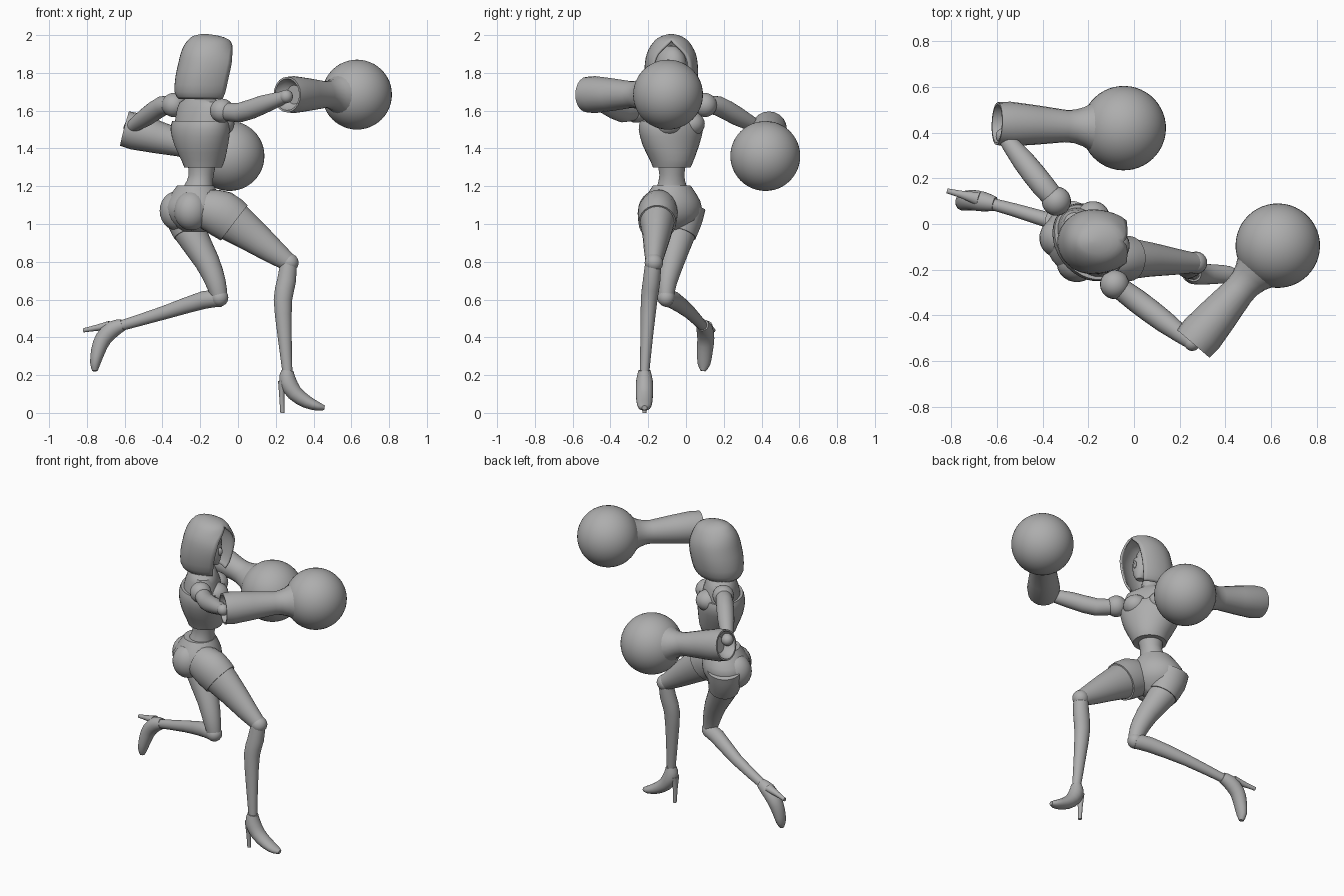
import bpy, bmesh, math
from mathutils import Vector, Matrix

if "Cube" in bpy.data.objects:
    bpy.data.objects.remove(bpy.data.objects["Cube"], do_unlink=True)

grey = bpy.data.materials.new("plain_grey")
grey.use_nodes = True
grey.diffuse_color = (0.42, 0.42, 0.42, 1)
grey.node_tree.nodes["Principled BSDF"].inputs["Base Color"].default_value = (0.42, 0.42, 0.42, 1)

SIDE = Vector((0.58, -0.81, 0)).normalized()   # body's own right
FRONT = Vector((0.81, 0.58, 0)).normalized()   # direction the chest faces
UP = Vector((0, 0, 1))


def finish(name, bm, angle=40):
    bmesh.ops.recalc_face_normals(bm, faces=bm.faces)
    mesh = bpy.data.meshes.new(name)
    bm.to_mesh(mesh)
    bm.free()
    mesh.materials.append(grey)
    mesh.polygons.foreach_set("use_smooth", [True] * len(mesh.polygons))
    mesh.set_sharp_from_angle(angle=math.radians(angle))
    obj = bpy.data.objects.new(name, mesh)
    bpy.context.collection.objects.link(obj)
    return obj


def refine(rows):
    """Insert spline midpoints between cross-sections."""
    out = []
    for i in range(len(rows) - 1):
        a, b = rows[i], rows[i + 1]
        p, n = rows[max(i - 1, 0)], rows[min(i + 2, len(rows) - 1)]
        out += [a, tuple((9 * (s + t) - q - r) / 16 for q, s, t, r in zip(p, a, b, n))]
    return out + [rows[-1]]


def loft(name, rows, ref, axis=None, sides=24, smooth=True):
    """Skin elliptical sections (x, y, z, radius along ref, other radius)."""
    if smooth:
        rows = refine(rows)
    pts = [Vector(r[:3]) for r in rows]
    bm = bmesh.new()
    rings = []
    for i, row in enumerate(rows):
        t = axis or (pts[min(i + 1, len(pts) - 1)] - pts[max(i - 1, 0)])
        t = t.normalized()
        u = (ref - t * ref.dot(t)).normalized()
        v = t.cross(u)
        rings.append([bm.verts.new(pts[i] + u * row[3] * math.cos(a) + v * row[4] * math.sin(a))
                      for a in (math.tau * k / sides for k in range(sides))])
    for a, b in zip(rings, rings[1:]):
        for k in range(sides):
            j = (k + 1) % sides
            bm.faces.new((a[k], a[j], b[j], b[k]))
    bm.faces.new(rings[0])
    bm.faces.new(rings[-1])
    return finish(name, bm)


def ball(name, centre, radius, scale=(1, 1, 1), segments=24):
    bm = bmesh.new()
    bmesh.ops.create_uvsphere(bm, u_segments=segments, v_segments=segments // 2, radius=radius)
    bmesh.ops.scale(bm, vec=scale, verts=bm.verts)
    turn = Matrix((FRONT, -SIDE, UP)).transposed()
    bmesh.ops.rotate(bm, matrix=turn, verts=bm.verts)
    bmesh.ops.translate(bm, vec=centre, verts=bm.verts)
    return finish(name, bm)


def body(name, rows, smooth=True):
    """Upright loft; rows are x, y, z, half width, half depth."""
    return loft(name, rows, SIDE, UP, 32, smooth)


# Torso, corset, waist and pelvis
body("upper_chest", [(-0.2, -0.08, 1.70, .05, .05), (-0.2, -0.08, 1.67, .07, .06),
                     (-0.2, -0.08, 1.645, .15, .08), (-0.2, -0.08, 1.58, .165, .105),
                     (-0.2, -0.08, 1.50, .17, .12)])
body("corset", [(-0.2, -0.08, 1.545, .178, .13), (-0.2, -0.08, 1.50, .184, .142),
                (-0.195, -0.08, 1.42, .158, .135), (-0.185, -0.075, 1.34, .118, .115),
                (-0.185, -0.075, 1.30, .1, .1)])
body("waist", [(-0.19, -0.075, 1.34, .08, .08), (-0.195, -0.075, 1.26, .066, .066),
               (-0.21, -0.075, 1.20, .08, .075), (-0.22, -0.075, 1.15, .1, .09)])
body("pelvis", [(-0.225, -0.075, 1.205, .1, .095), (-0.23, -0.075, 1.15, .14, .125),
                (-0.24, -0.075, 1.09, .165, .145), (-0.24, -0.075, 1.02, .14, .125),
                (-0.235, -0.08, 0.96, .06, .06)])
for side, label in ((1, "right"), (-1, "left")):
    ball(label + "_bust", Vector((-0.2, -0.08, 1.53)) + FRONT * .075 + SIDE * .075 * side,
         .078, (1, .95, .85))
    ball(label + "_buttock", Vector((-0.235, -0.075, 1.07)) - FRONT * .06 + SIDE * .065 * side,
         .095, (1, .95, 1.1))

# Head and neck inside the hood
body("neck", [(-0.19, -0.08, 1.64, .05, .05), (-0.185, -0.08, 1.80, .042, .042)])
ball("head", (-0.175, -0.08, 1.835), .1, (.95, .78, 1.1))
loft("face", [(-0.115, -0.08, 1.71, .02, .025), (-0.125, -0.08, 1.74, .045, .045),
              (-0.14, -0.08, 1.79, .065, .065), (-0.15, -0.08, 1.85, .07, .07)],
     Vector((0, 1, 0)), UP)
ball("nose", (-0.075, -0.08, 1.80), .016, (1, .7, 1.6), 12)


def hood(steps=30):
    # height, back x, front x, half width, half opening angle in degrees
    rows = [(1.665, -.31, -.085, .1, 38), (1.70, -.33, -.07, .122, 42), (1.78, -.325, -.052, .135, 44),
            (1.85, -.31, -.037, .134, 42), (1.90, -.298, -.034, .124, 34), (1.94, -.282, -.034, .104, 16),
            (1.97, -.26, -.05, .08, 0), (1.99, -.235, -.1, .048, 0), (2.0, -.19, -.17, .008, 0)]
    bm = bmesh.new()
    grid = []
    for z, back, front, wide, gap in refine(rows):
        gap = math.radians(max(gap, 0))
        mid = (back + front) / 2
        ring = []
        for k in range(steps + 1):
            a = gap + (math.tau - 2 * gap) * k / steps
            reach = (front - mid) / math.cos(gap) if math.cos(a) > 0 else mid - back
            ring.append(bm.verts.new((mid + reach * math.cos(a), -0.078 + wide * math.sin(a), z)))
        grid.append(ring)
    for a, b in zip(grid, grid[1:]):
        for k in range(steps):
            bm.faces.new((a[k], a[k + 1], b[k + 1], b[k]))
    bm.faces.new(grid[-1][:-1])
    bmesh.ops.remove_doubles(bm, verts=bm.verts, dist=0.0005)
    obj = finish("hood", bm, 50)
    shell = obj.modifiers.new("thickness", "SOLIDIFY")
    shell.thickness = 0.012
    shell.offset = 0


hood()


# Arms: shoulder joint, upper arm, elbow joint, flared cuff and ball hand
def arm(label, shoulder, upper, elbow, cuff, hand):
    shoulder, upper, elbow, cuff, hand = map(Vector, (shoulder, upper, elbow, cuff, hand))
    ball(label + "_shoulder", shoulder, .064)
    loft(label + "_upper_arm", [(*shoulder, .045, .045), (*upper, .052, .052),
                                (*upper.lerp(elbow, .5), .049, .049), (*elbow, .032, .032)], UP)
    ball(label + "_elbow", elbow, .036)
    line = hand - cuff
    profile = [(.10, .05), (.06, .076), (0, .084), (0, .094), (.10, .098), (.3, .087),
               (.54, .071), (.61, .073), (.68, .085), (.76, .11)]
    loft(label + "_cuff", [(*(cuff + line * t), r, r) for t, r in profile], UP, line, 20, False)
    ball(label + "_ball_hand", hand, .185, segments=48)


arm("right", (-.085, -.265, 1.60), (.01, -.335, 1.59), (.255, -.52, 1.675),
    (.26, -.525, 1.685), (.63, -.095, 1.685))
arm("left", (-.34, .1, 1.63), (-.40, .17, 1.625), (-.57, .385, 1.51),
    (-.6, .44, 1.505), (-.045, .42, 1.36))

# Right leg, striding forward
ACROSS = Vector((0, 1, 0))
right_thigh = [(-.17, -.14, 1.08, .09, .1), (-.09, -.15, 1.055, .1, .118), (.06, -.155, .95, .077, .092),
               (.18, -.165, .86, .058, .068), (.27, -.17, .795, .043, .047)]
loft("right_thigh", right_thigh, ACROSS)
loft("right_short_leg", [(x, y, z, a + .006, b + .006) for x, y, z, a, b in right_thigh[:2]]
     + [(-.02, -.152, 1.006, .099, .117)], ACROSS)
ball("right_knee", (.272, -.17, .795), .049)
loft("right_shin", [(.27, -.172, .81, .042, .042), (.257, -.182, .7, .046, .05),
                    (.238, -.195, .6, .044, .049), (.246, -.207, .42, .034, .038),
                    (.262, -.22, .21, .025, .026)], ACROSS)
loft("right_shoe", [(.262, -.22, .225, .032, .032), (.262, -.22, .17, .044, .046),
                    (.30, -.22, .105, .045, .042), (.365, -.22, .058, .042, .034),
                    (.425, -.22, .034, .034, .023), (.458, -.22, .027, .014, .012)], ACROSS)
loft("right_heel", [(.232, -.22, .17, .03, .02), (.232, -.22, .09, .016, .014),
                    (.235, -.22, 0, .011, .011)], ACROSS)

# Left leg, kicked back
left_thigh = [(-.285, .01, 1.1, .09, .1), (-.275, -.01, 1.03, .092, .1), (-.25, -.035, .95, .085, .085),
              (-.163, -.075, .8, .066, .066), (-.118, -.1, .69, .052, .054), (-.1, -.105, .62, .042, .044)]
loft("left_thigh", left_thigh, ACROSS)
loft("left_short_leg", [(x, y, z, a + .006, b + .006) for x, y, z, a, b in left_thigh[:3]], ACROSS)
ball("left_knee", (-.098, -.105, .61), .047)
loft("left_shin", [(-.09, -.105, .605, .042, .044), (-.18, -.068, .598, .045, .047),
                   (-.386, .02, .532, .034, .036), (-.63, .09, .458, .026, .027)], ACROSS)
loft("left_shoe", [(-.61, .088, .465, .032, .032), (-.66, .098, .445, .043, .044),
                   (-.712, .105, .395, .045, .044), (-.74, .1, .33, .042, .038),
                   (-.756, .095, .26, .034, .027), (-.757, .09, .222, .014, .014)], ACROSS)
loft("left_heel", [(-.68, .11, .463, .03, .024), (-.75, .128, .45, .017, .016),
                   (-.818, .145, .437, .011, .011)], ACROSS)
